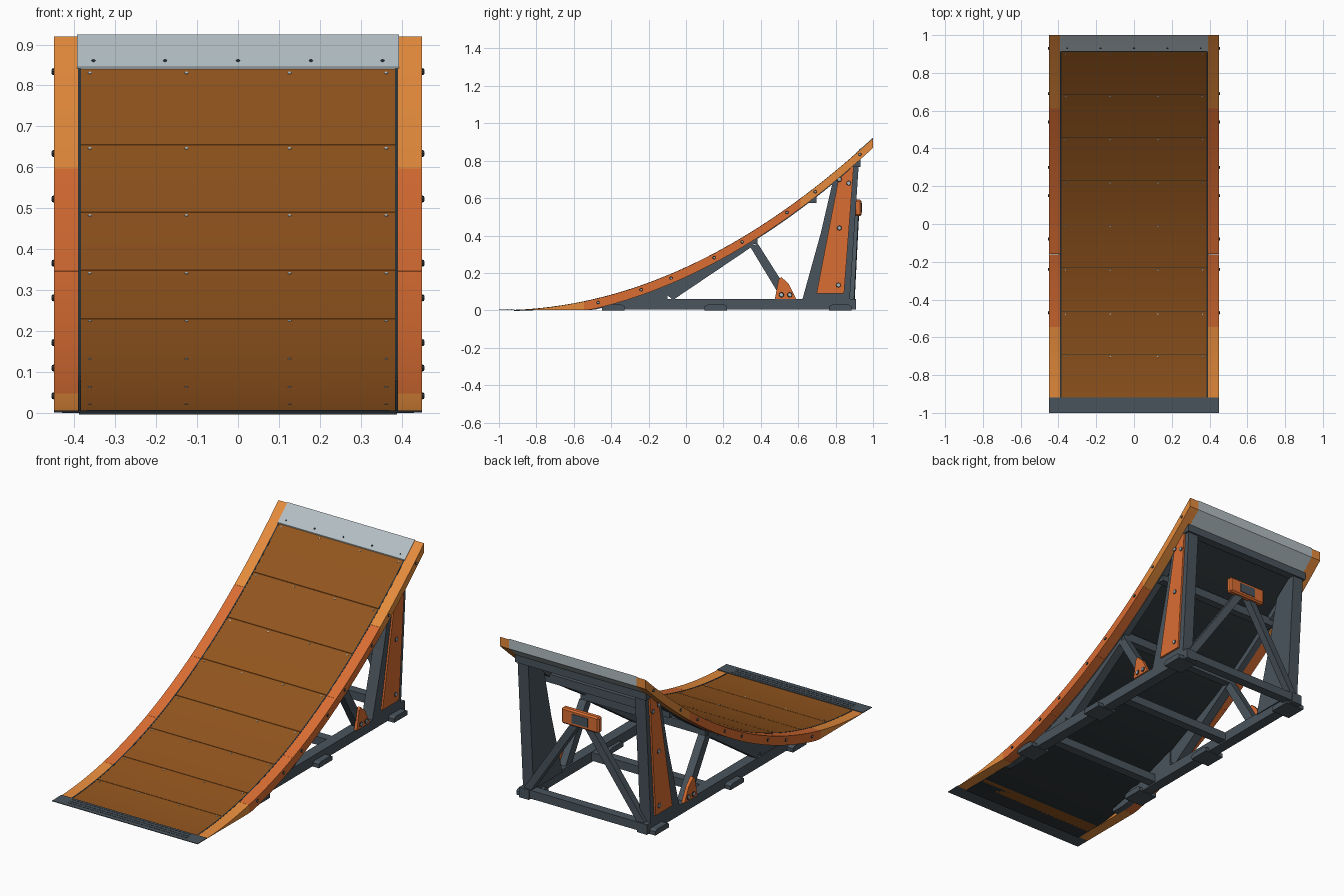
import bpy, bmesh, math
from mathutils import Vector, Matrix

if "Cube" in bpy.data.objects:
    bpy.data.objects.remove(bpy.data.objects["Cube"])


def material(name, r, g, b):
    col = [(c / 255) ** 2.2 for c in (r, g, b)] + [1]
    m = bpy.data.materials.new(name)
    m.use_nodes = True
    m.diffuse_color = col
    m.node_tree.nodes["Principled BSDF"].inputs["Base Color"].default_value = col
    return m


WOOD = material("brown wood", 144, 85, 35)
AMBER = material("amber", 228, 138, 62)
ORANGE = material("burnt orange", 217, 109, 54)
STEEL = material("slate steel", 75, 85, 93)
METAL = material("light metal", 177, 189, 194)
DARK = material("near black", 47, 53, 56)


def finish(name, bm, mat, mirror=False, smooth=False):
    bmesh.ops.recalc_face_normals(bm, faces=bm.faces)
    me = bpy.data.meshes.new(name)
    bm.to_mesh(me)
    bm.free()
    me.materials.append(mat)
    ob = bpy.data.objects.new(name, me)
    bpy.context.collection.objects.link(ob)
    if mirror:
        ob.modifiers.new("mirror", "MIRROR")
    if smooth:
        bpy.ops.object.select_all(action="DESELECT")
        ob.select_set(True)
        bpy.context.view_layer.objects.active = ob
        bpy.ops.object.shade_smooth_by_angle(angle=math.radians(30))
    return ob


def surface(y):
    """Height of the ramp surface."""
    return 0.23 * (y + 1) ** 2


def prism(name, pts, x0, x1, mat, mirror=False, smooth=False):
    """Side profile (y, z) extruded across x."""
    bm = bmesh.new()
    f = bm.faces.new([bm.verts.new((x0, y, z)) for y, z in pts])
    new = bmesh.ops.extrude_face_region(bm, geom=[f])["geom"]
    bmesh.ops.translate(bm, vec=(x1 - x0, 0, 0),
                        verts=[v for v in new if isinstance(v, bmesh.types.BMVert)])
    return finish(name, bm, mat, mirror, smooth)


def ribbon(name, x0, x1, y0, y1, top, bottom, mat, mirror=False):
    """Strip following the ramp curve between two vertical offsets."""
    n = max(1, round((y1 - y0) / 0.04))
    ys = [y0 + (y1 - y0) * i / n for i in range(n + 1)]
    upper = [(y, surface(y) + top) for y in ys]
    lower = [(y, max(0.0005, surface(y) + bottom)) for y in reversed(ys)]
    return prism(name, upper + lower, x0, x1, mat, mirror, n > 1)


def box(name, x0, x1, y0, y1, z0, z1, mat, mirror=False):
    return prism(name, [(y0, z0), (y1, z0), (y1, z1), (y0, z1)], x0, x1, mat, mirror)


def bar(name, a, b, width, mat, mirror=False):
    """Square bar between two points."""
    a, b = Vector(a), Vector(b)
    d = b - a
    bm = bmesh.new()
    bmesh.ops.create_cube(bm, size=1, matrix=Matrix.Translation((a + b) / 2)
                          @ d.to_track_quat("Z", "Y").to_matrix().to_4x4()
                          @ Matrix.Diagonal((width, width, d.length, 1)))
    return finish(name, bm, mat, mirror)


def screws(name, places, axis_of, radius, height, mat, mirror=False):
    bm = bmesh.new()
    for p in places:
        turn = Vector(axis_of(p)).to_track_quat("Z", "Y").to_matrix().to_4x4()
        bmesh.ops.create_cone(bm, cap_ends=True, segments=8, radius1=radius,
                              radius2=radius * 0.8, depth=height,
                              matrix=Matrix.Translation(p) @ turn)
    return finish(name, bm, mat, mirror)


def slope_normal(p):
    return (0, -0.46 * (p[1] + 1), 1)


def sideways(p):
    return (1, 0, 0)


# Ramp deck: planks with fine dark seams and a dark underside
seams = [-0.92, -0.69, -0.465, -0.23, 0, 0.23, 0.46, 0.688, 0.912]
gap = 0.0012
for i, (y0, y1) in enumerate(zip(seams, seams[1:])):
    ribbon(f"deck_plank_{i + 1}", -0.386, 0.386, y0 + gap, y1 - gap, 0, -0.012, WOOD)
ribbon("deck_underside", -0.389, 0.389, -0.92, 0.96, -0.005, -0.018, DARK)
ribbon("deck_edge_strip", 0.384, 0.391, -0.92, 0.912, 0.001, -0.016, DARK, True)
screws("deck_screws",
       [(x, y - 0.012, surface(y - 0.012)) for y in seams[1:]
        for x in (-0.362, -0.126, 0.126, 0.362)],
       slope_normal, 0.005, 0.003, METAL)

# Toe plate with fine ribs
ribbon("toe_plate", -0.45, 0.45, -1, -0.918, 0.004, -0.01, STEEL)
for i in range(3):
    y = -0.975 + i * 0.02
    ribbon(f"toe_rib_{i + 1}", -0.37, 0.37, y, y + 0.003, 0.0055, 0, STEEL)

# Lip cap
ribbon("lip_cap", -0.393, 0.393, 0.912, 1, 0.004, -0.052, METAL)
screws("lip_screws", [(x, 0.93, surface(0.93) + 0.004)
                      for x in (-0.353, -0.178, 0, 0.178, 0.353)],
       slope_normal, 0.0055, 0.003, DARK)

# Padded side rails in sections, with inner stringers
joints = [-0.918, -0.545, -0.16, 0.227, 0.612, 1]
for i, (y0, y1) in enumerate(zip(joints, joints[1:])):
    ribbon(f"side_rail_{i + 1}", 0.391, 0.45, y0, y1 - (0.0006 if i < 4 else 0),
           0, -0.052, AMBER if i in (0, 4) else ORANGE, True)
ribbon("inner_stringer", 0.355, 0.392, -0.6, 0.93, -0.014, -0.057, STEEL, True)
rail_screws = [(y, surface(y) - 0.023)
               for y in (-0.47, -0.24, -0.08, 0.15, 0.3, 0.54, 0.69, 0.93)]
screws("rail_washers", [(0.4515, y, z) for y, z in rail_screws],
       sideways, 0.009, 0.005, DARK, True)
screws("rail_screws", [(0.453, y, z) for y, z in rail_screws],
       sideways, 0.0065, 0.005, METAL, True)

# Base frame and feet
box("base_rail", 0.335, 0.395, -0.45, 0.91, 0.004, 0.06, STEEL, True)
for i, y in enumerate((-0.39, 0.16, 0.825)):
    prism(f"foot_{i + 1}", [(y - 0.06, 0), (y + 0.06, 0), (y + 0.06, 0.022), (y + 0.045, 0.03),
                            (y - 0.045, 0.03), (y - 0.06, 0.022)], 0.315, 0.43, STEEL, True)
for i, y in enumerate((-0.25, 0.33, 0.88)):
    box(f"base_crossbar_{i + 1}", -0.345, 0.345, y - 0.025, y + 0.025, 0.012, 0.058, STEEL)

# Beams under the deck
for i, y in enumerate((0.36, 0.675)):
    z = surface(y) - 0.05
    box(f"deck_beam_{i + 1}", -0.385, 0.385, y - 0.022, y + 0.022, z - 0.022, z + 0.025, STEEL)
box("rear_top_beam", -0.405, 0.405, 0.885, 0.932, 0.765, 0.81, STEEL)

# Side bracing
prism("front_wedge", [(-0.45, 0.012), (-0.1, 0.04), (-0.1, 0.15), (-0.44, 0.035)],
      0.335, 0.39, STEEL, True)
prism("long_strut", [(-0.07, 0.055), (0.36, 0.345), (0.36, 0.385), (0.3, 0.34),
                     (-0.12, 0.14), (-0.115, 0.095)], 0.34, 0.39, STEEL, True)
prism("short_strut", [(0.34, 0.345), (0.385, 0.355), (0.575, 0.055), (0.515, 0.055)],
      0.345, 0.39, STEEL, True)
prism("strut_gusset", [(0.475, 0.06), (0.59, 0.06), (0.55, 0.14), (0.51, 0.178), (0.495, 0.165)],
      0.385, 0.403, ORANGE, True)

# Tapered rear posts with coloured cover plates
prism("rear_post", [(0.62, 0.05), (0.875, 0.05), (0.925, 0.8), (0.785, 0.69), (0.72, 0.41)],
      0.33, 0.395, STEEL, True)
prism("post_cover", [(0.698, 0.09), (0.845, 0.09), (0.897, 0.775), (0.815, 0.7)],
      0.39, 0.405, ORANGE, True)
cover_screws = [(0.82, 0.7), (0.87, 0.68), (0.82, 0.44), (0.815, 0.135),
                (0.51, 0.083), (0.555, 0.083)]
screws("cover_washers", [(0.405, y, z) for y, z in cover_screws],
       sideways, 0.0145, 0.006, DARK, True)
screws("cover_screws", [(0.407, y, z) for y, z in cover_screws],
       sideways, 0.0125, 0.006, METAL, True)

# Rear diagonals meeting at a badge box
bar("rear_diagonal", (0.355, 0.88, 0.05), (0.02, 0.905, 0.54), 0.04, STEEL, True)
badge = box("rear_badge_box", -0.115, 0.115, 0.902, 0.938, 0.503, 0.592, ORANGE)
bevel = badge.modifiers.new("bevel", "BEVEL")
bevel.width = 0.008
bevel.segments = 1
box("badge_plate", -0.05, 0.05, 0.936, 0.941, 0.522, 0.573, STEEL)
